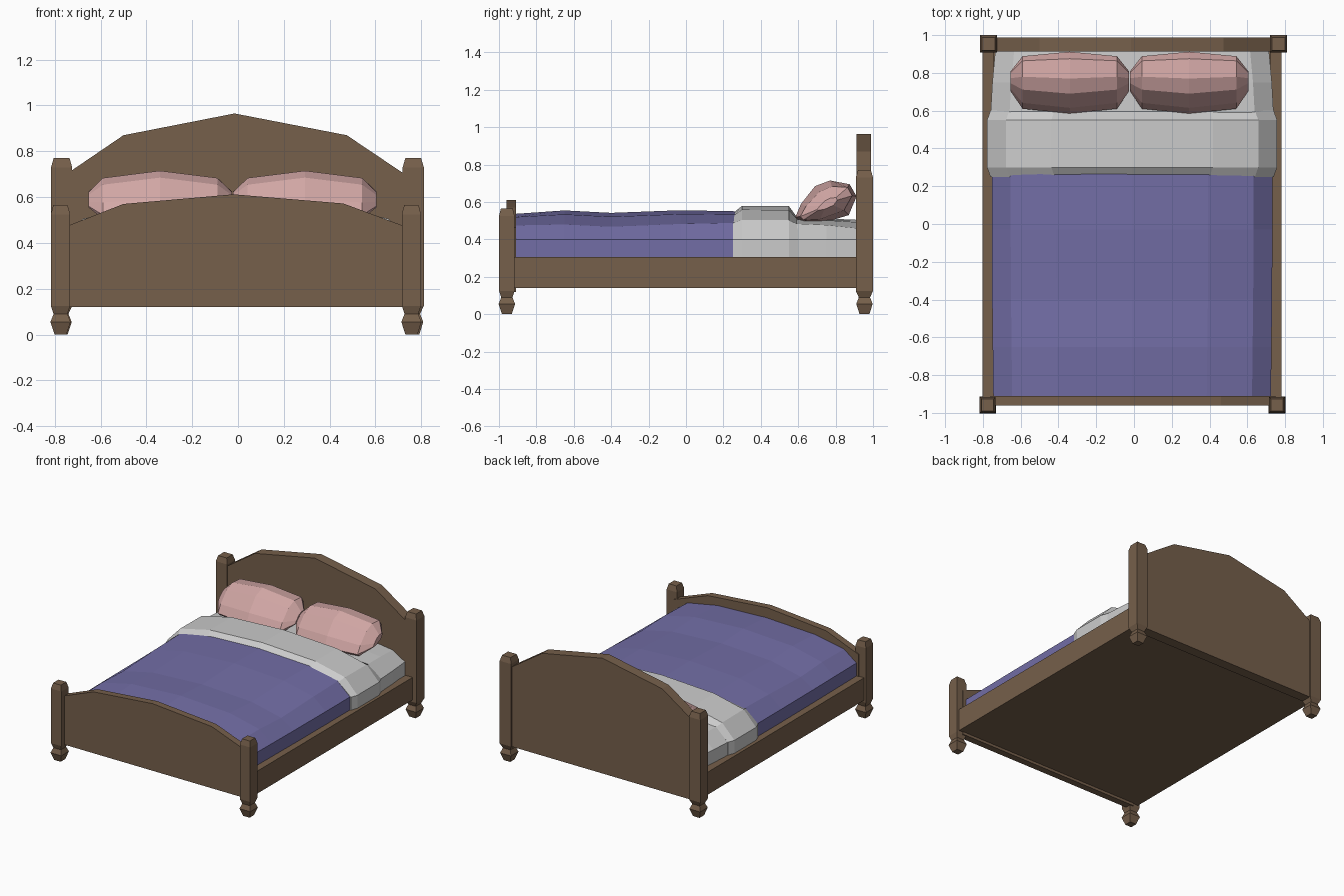
import bpy, bmesh
from mathutils import Vector

if "Cube" in bpy.data.objects:
    bpy.data.objects.remove(bpy.data.objects["Cube"])

CX = -0.01  # the bed's own mirror line


def material(name, rgb):
    m = bpy.data.materials.new(name)
    m.diffuse_color = (*rgb, 1)
    m.use_nodes = True
    m.node_tree.nodes["Principled BSDF"].inputs["Base Color"].default_value = m.diffuse_color
    return m


WOOD = material("wood", (0.18, 0.115, 0.07))
PURPLE = material("purple_cloth", (0.17, 0.155, 0.38))
PINK = material("pink_cloth", (0.65, 0.39, 0.38))


def loft(name, rings, mat=None):
    """Bridge equal-length point rings and cap both ends."""
    bm = bmesh.new()
    loops = [[bm.verts.new(p) for p in ring] for ring in rings]
    n = len(loops[0])
    for a, b in zip(loops, loops[1:]):
        for i in range(n):
            j = (i + 1) % n
            bm.faces.new((a[i], a[j], b[j], b[i]))
    bm.faces.new(loops[0])
    bm.faces.new(loops[-1])
    bmesh.ops.recalc_face_normals(bm, faces=bm.faces)
    me = bpy.data.meshes.new(name)
    bm.to_mesh(me)
    bm.free()
    if mat:
        me.materials.append(mat)
    ob = bpy.data.objects.new(name, me)
    bpy.context.collection.objects.link(ob)
    return ob


def box(name, x0, x1, y0, y1, z0, z1, mat):
    return loft(name, [[(x0, y0, z), (x1, y0, z), (x1, y1, z), (x0, y1, z)]
                       for z in (z0, z1)], mat)


def post(name, x, y, h, top):
    prof = [(0, 0.026), (0.055, 0.044), (0.09, 0.03), (0.125, h),
            (top - 0.04, h), (top, h * 0.75)]
    loft(name, [[(x - r, y - r, z), (x + r, y - r, z),
                 (x + r, y + r, z), (x - r, y + r, z)] for z, r in prof], WOOD)


def board(name, y0, y1, outline):
    loft(name, [[(x, y, z) for x, z in outline] for y in (y0, y1)], WOOD)


def bedding(name, stations, mat=None):
    """Domed cloth sections (y, half width, top height, shoulder drop)."""
    rings = []
    for y, w, top, drop in stations:
        half = [(w, 0.25), (w, 0.40), (w - 0.10, top - drop),
                (w - 0.34, top - drop * 0.28)]
        pts = half + [(0, top)] + [(-x, z) for x, z in reversed(half)]
        rings.append([(CX + x, y, z) for x, z in pts])
    loft(name, rings, mat)


# Posts
post("head_post_left", -0.770, 0.954, 0.046, 0.77)
post("head_post_right", 0.765, 0.954, 0.046, 0.77)
post("foot_post_left", -0.775, -0.958, 0.042, 0.565)
post("foot_post_right", 0.757, -0.958, 0.042, 0.565)

# Arched boards
board("headboard", 0.912, 0.988,
      [(-0.76, 0.12), (0.75, 0.12), (0.75, 0.685), (0.475, 0.87),
       (-0.015, 0.965), (-0.50, 0.87), (-0.76, 0.693)])
board("footboard", -0.96, -0.91,
      [(-0.76, 0.12), (0.75, 0.12), (0.75, 0.464), (0.46, 0.572),
       (-0.02, 0.612), (-0.50, 0.57), (-0.76, 0.468)])

# Side rails and base
box("side_rail_left", -0.803, -0.745, -0.93, 0.93, 0.14, 0.305, WOOD)
box("side_rail_right", 0.722, 0.78, -0.93, 0.93, 0.14, 0.305, WOOD)
box("base_panel", -0.745, 0.722, -0.91, 0.912, 0.14, 0.17, WOOD)

# Bedding
bedding("blanket", [(-0.91, 0.735, 0.537, 0.062), (-0.65, 0.738, 0.555, 0.075),
                    (-0.40, 0.741, 0.542, 0.074), (-0.03, 0.743, 0.556, 0.073),
                    (0.29, 0.743, 0.55, 0.06)], PURPLE)
bedding("sheet_fold", [(0.25, 0.75, 0.54, 0.055), (0.30, 0.768, 0.58, 0.075),
                       (0.55, 0.768, 0.578, 0.075), (0.60, 0.75, 0.51, 0.03)])
bedding("mattress_sheet", [(0.57, 0.75, 0.515, 0.03), (0.75, 0.74, 0.512, 0.035),
                           (0.912, 0.725, 0.505, 0.045)])

# Pillows: side profile leaning on the headboard, thinning towards both ends
PROFILE = [(0.585, 0.52), (0.615, 0.59), (0.69, 0.685), (0.77, 0.715),
           (0.875, 0.695), (0.912, 0.63), (0.87, 0.53), (0.72, 0.485), (0.61, 0.493)]
MID = Vector((0.76, 0.59))
LEAN = Vector((0.83, 0.55)).normalized()
NORMAL = Vector((-LEAN.y, LEAN.x))
for side, cx in (("left", -0.34), ("right", 0.292)):
    rings = []
    for dx, along, thick in ((-0.313, 0.35, 0.2), (-0.25, 0.88, 0.68), (0, 1, 1),
                             (0.25, 0.88, 0.68), (0.313, 0.35, 0.2)):
        ring = []
        for p in PROFILE:
            d = Vector(p) - MID
            q = MID + LEAN * d.dot(LEAN) * along + NORMAL * d.dot(NORMAL) * thick
            ring.append((cx + dx, q.x, q.y))
        rings.append(ring)
    loft("pillow_" + side, rings, PINK)
